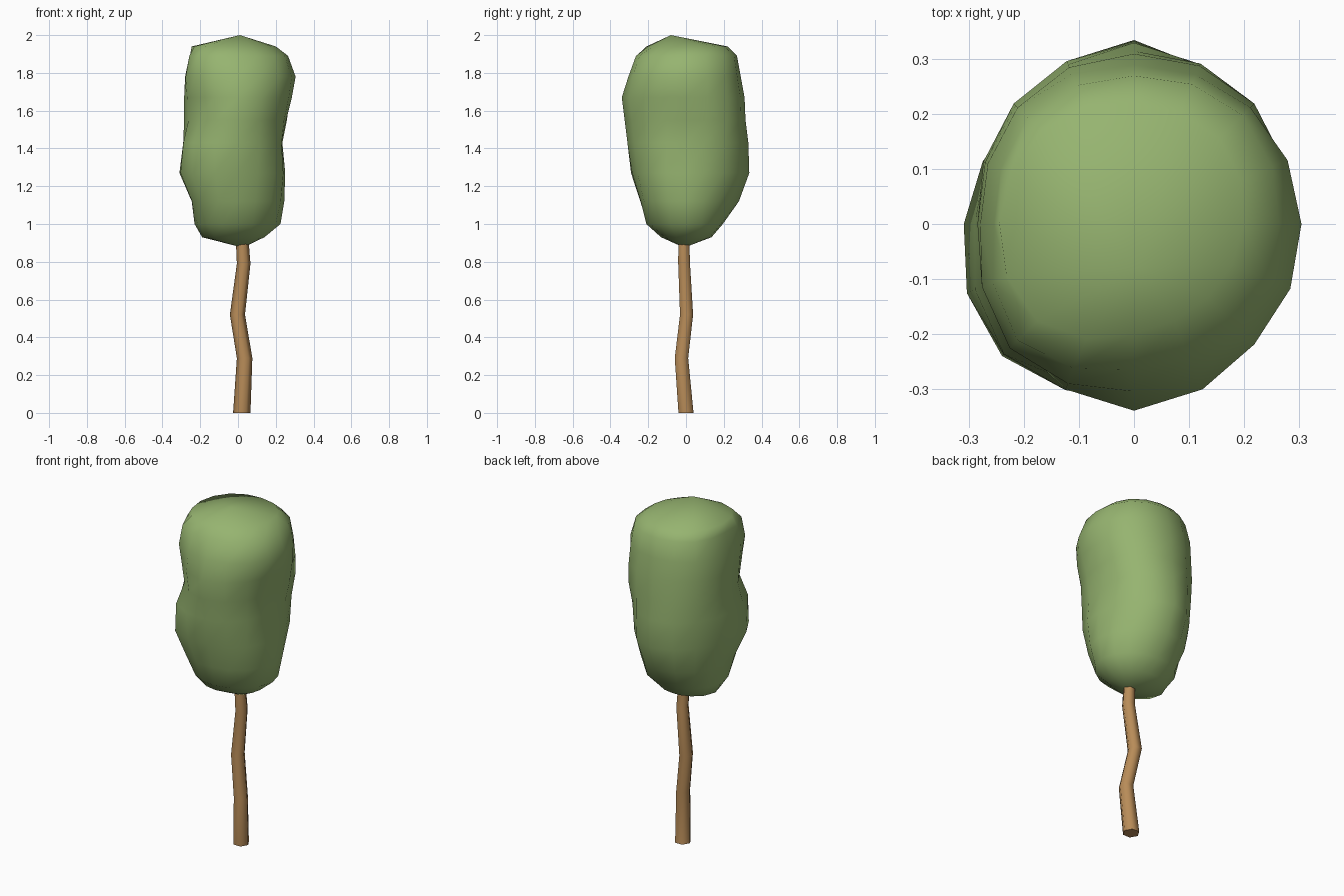
import bpy, bmesh, math

if "Cube" in bpy.data.objects:
    bpy.data.objects.remove(bpy.data.objects["Cube"])


def material(name, color):
    m = bpy.data.materials.new(name)
    m.diffuse_color = (*color, 1)
    m.use_nodes = True
    m.node_tree.nodes["Principled BSDF"].inputs["Base Color"].default_value = m.diffuse_color
    return m


def loft(name, rings, mat, start=None, end=None):
    """Skin a list of point rings; close ends with a pole point or a flat cap."""
    bm = bmesh.new()
    rows = [[bm.verts.new(p) for p in ring] for ring in rings]
    n = len(rows[0])
    for a, b in zip(rows, rows[1:]):
        for i in range(n):
            j = (i + 1) % n
            bm.faces.new((a[i], a[j], b[j], b[i]))
    for row, pole in ((rows[0], start), (rows[-1], end)):
        if pole is None:
            bm.faces.new(row)
        else:
            tip = bm.verts.new(pole)
            for i in range(n):
                bm.faces.new((row[i], row[(i + 1) % n], tip))
    bmesh.ops.recalc_face_normals(bm, faces=bm.faces)
    mesh = bpy.data.meshes.new(name)
    bm.to_mesh(mesh)
    bm.free()
    mesh.materials.append(mat)
    ob = bpy.data.objects.new(name, mesh)
    bpy.context.collection.objects.link(ob)
    bpy.ops.object.select_all(action='DESELECT')
    ob.select_set(True)
    bpy.context.view_layer.objects.active = ob
    bpy.ops.object.shade_smooth_by_angle(angle=math.radians(70))
    return ob


def ring(cx, cy, z, radii):
    n = len(radii)
    return [(cx + r * math.cos(math.tau * i / n),
             cy + r * math.sin(math.tau * i / n), z) for i, r in enumerate(radii)]


def refine(r):
    """Double eight radii to sixteen with a smooth periodic midpoint."""
    n, out = len(r), []
    for i in range(n):
        mid = (9 * (r[i] + r[(i + 1) % n]) - r[i - 1] - r[(i + 2) % n]) / 16
        out += [r[i], mid]
    return out


leaf = material("leaf green", (0.305, 0.456, 0.162))
bark = material("bark brown", (0.479, 0.262, 0.098))

# Crooked trunk: x, y, z, radius
path = [(0.02, 0, 0, 0.046), (0.035, -0.024, 0.29, 0.041),
        (-0.003, 0.003, 0.52, 0.040), (0.03, -0.01, 0.79, 0.036),
        (0.02, -0.012, 0.95, 0.033)]
loft("trunk", [ring(x, y, z, [r] * 6) for x, y, z, r in path], bark)

# Lumpy crown: height, then radii (hundredths) E NE N NW W SW S SE
crown = [
    (0.93, 14, 14, 13.5, 16, 19, 17, 12, 13),
    (1.00, 22.5, 21, 19.5, 22, 23, 23, 21, 20.5),
    (1.12, 24.5, 24.5, 28, 27, 24.5, 28, 24, 24.5),
    (1.27, 25, 28, 33.5, 29.5, 31, 34, 28.5, 27.5),
    (1.43, 23, 29, 33, 30.5, 29, 33.5, 31, 28),
    (1.55, 25.5, 31, 31.5, 31, 28.5, 29, 32.5, 28.5),
    (1.67, 28.5, 31, 31, 30.5, 28.5, 30.5, 34, 30.5),
    (1.78, 30.5, 30, 29, 30, 28, 32, 30.5, 31),
    (1.89, 26.5, 28, 27, 27.5, 25.5, 30, 26.5, 27),
    (1.94, 20, 22, 22, 24, 24.5, 25, 20, 19),
]
rings = [ring(0, 0, z, refine([v / 100 for v in r])) for z, *r in crown]
loft("crown", rings, leaf, start=(0.025, -0.01, 0.875), end=(0.01, -0.08, 2.0))
